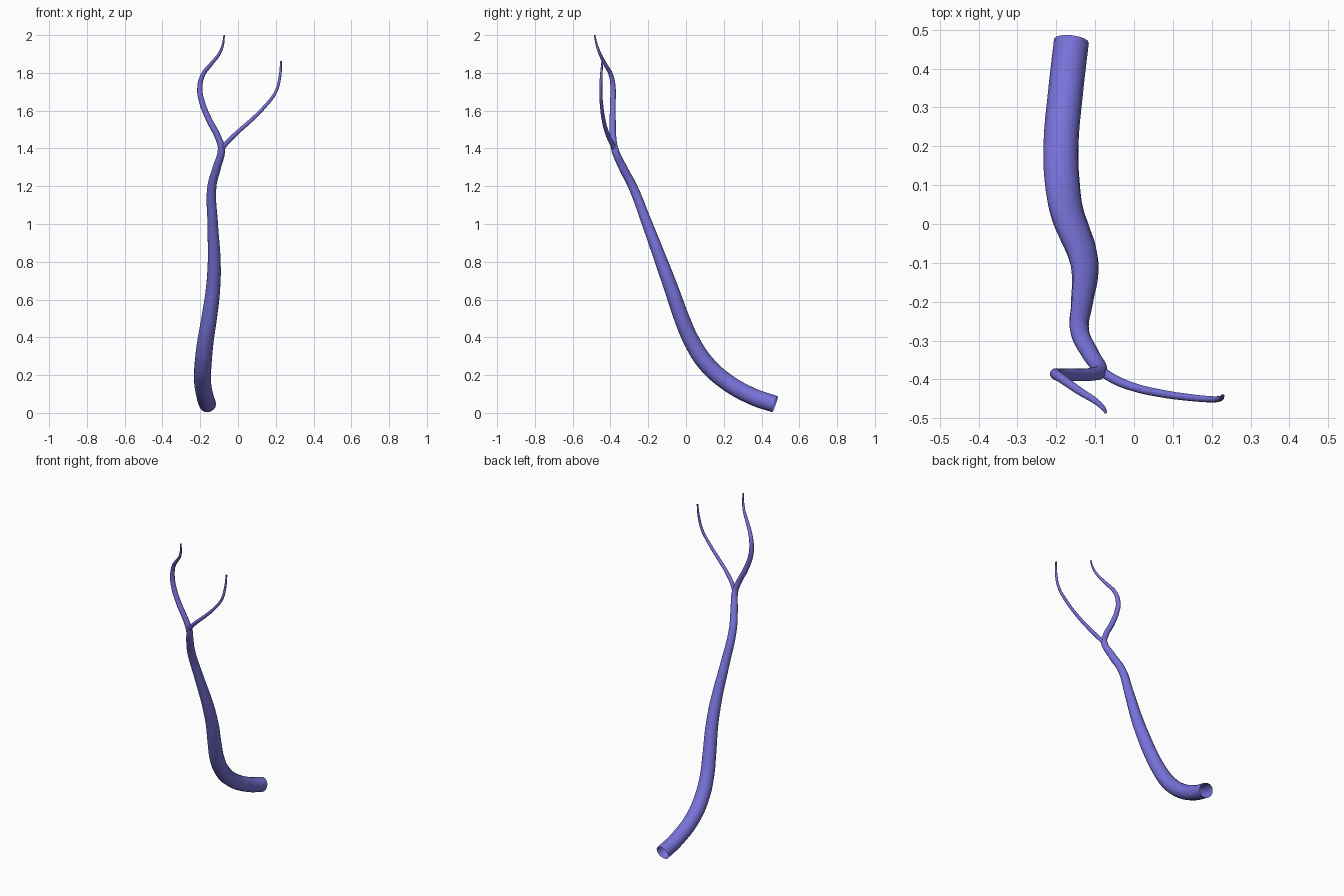
import bpy

mat = bpy.data.materials.new("violet")
mat.diffuse_color = (0.19, 0.17, 0.70, 1)


def tube(name, points, sides_quarter=6):
    """Open tapered tube through (x, y, z, radius) points."""
    cu = bpy.data.curves.new(name, 'CURVE')
    cu.dimensions = '3D'
    cu.bevel_depth = 1.0
    cu.bevel_resolution = sides_quarter
    cu.use_fill_caps = False
    cu.resolution_u = 10
    sp = cu.splines.new('BEZIER')
    sp.radius_interpolation = 'CARDINAL'
    sp.bezier_points.add(len(points) - 1)
    for bp, (x, y, z, r) in zip(sp.bezier_points, points):
        bp.co = (x, y, z)
        bp.radius = r
        bp.handle_left_type = bp.handle_right_type = 'AUTO'
    ob = bpy.data.objects.new(name, cu)
    bpy.context.collection.objects.link(ob)
    bpy.ops.object.select_all(action='DESELECT')
    ob.select_set(True)
    bpy.context.view_layer.objects.active = ob
    bpy.ops.object.convert(target='MESH')
    ob = bpy.context.object
    ob.name = name
    ob.data.materials.clear()
    ob.data.materials.append(mat)
    bpy.ops.object.shade_smooth()
    return ob


# main stem, from the wide open foot to the thin left tip
tube("main_stem", [
    (-0.161, 0.471, 0.046, 0.045),
    (-0.175, 0.350, 0.088, 0.045),
    (-0.188, 0.200, 0.175, 0.045),
    (-0.184, 0.100, 0.270, 0.045),
    (-0.172, 0.030, 0.380, 0.043),
    (-0.153, -0.022, 0.500, 0.041),
    (-0.133, -0.075, 0.650, 0.038),
    (-0.126, -0.130, 0.800, 0.034),
    (-0.134, -0.205, 1.000, 0.028),
    (-0.138, -0.283, 1.200, 0.024),
    (-0.112, -0.335, 1.300, 0.022),
    (-0.088, -0.378, 1.400, 0.019),
    (-0.106, -0.386, 1.460, 0.017),
    (-0.157, -0.388, 1.560, 0.016),
    (-0.192, -0.387, 1.650, 0.015),
    (-0.202, -0.386, 1.715, 0.014),
    (-0.188, -0.396, 1.785, 0.012),
    (-0.140, -0.430, 1.850, 0.010),
    (-0.100, -0.455, 1.900, 0.008),
    (-0.080, -0.473, 1.950, 0.006),
    (-0.073, -0.484, 2.000, 0.004),
])

# thin side branch on the right
tube("side_branch", [
    (-0.088, -0.376, 1.395, 0.012),
    (-0.050, -0.400, 1.440, 0.012),
    (0.000, -0.420, 1.488, 0.011),
    (0.070, -0.436, 1.550, 0.010),
    (0.140, -0.446, 1.620, 0.009),
    (0.200, -0.451, 1.700, 0.008),
    (0.222, -0.449, 1.780, 0.007),
    (0.228, -0.443, 1.862, 0.005),
])
